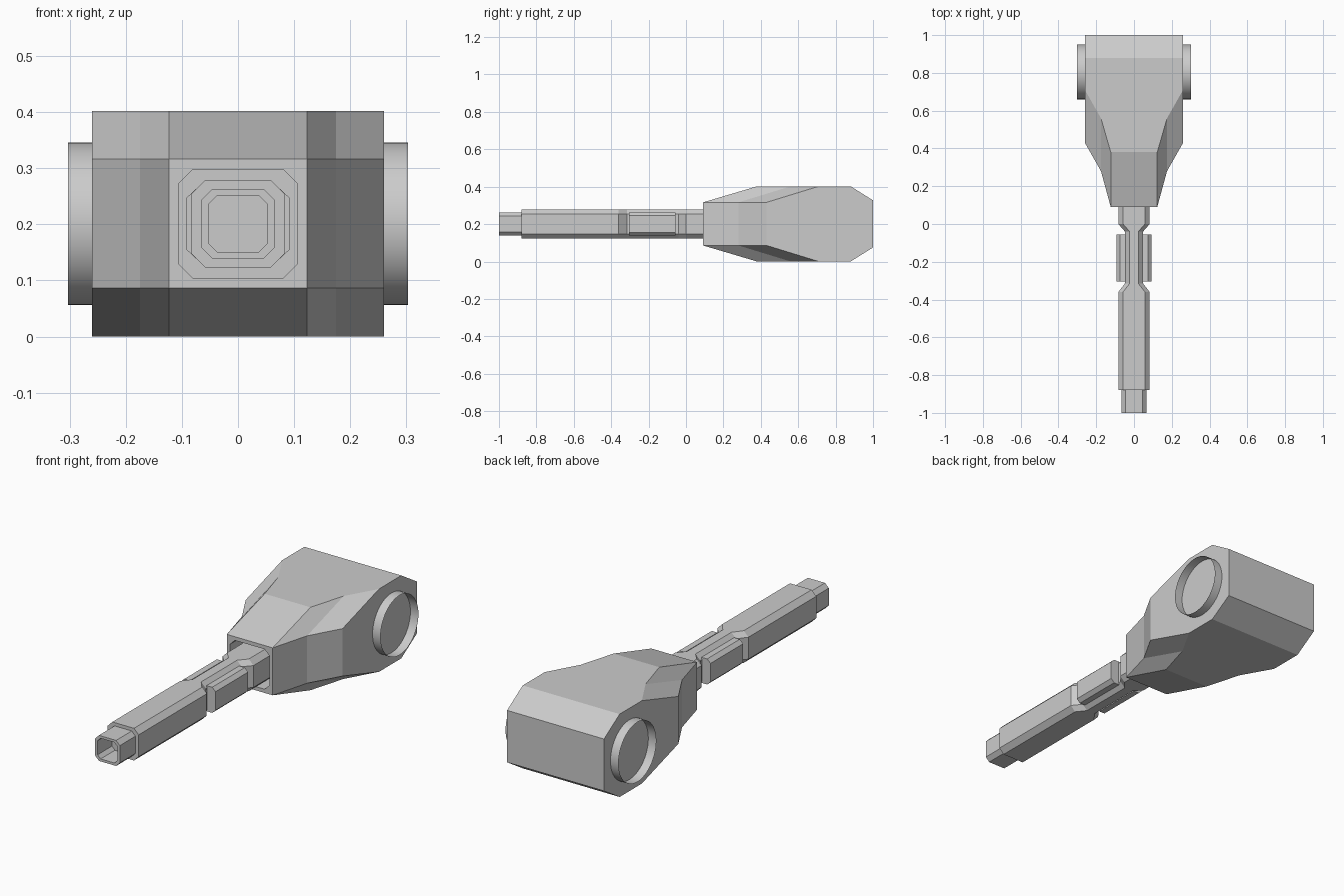
import bpy, bmesh, math

if "Cube" in bpy.data.objects:
    bpy.data.objects.remove(bpy.data.objects["Cube"])

CZ = 0.201  # height of the long axis


def make_object(name, bm):
    bmesh.ops.remove_doubles(bm, verts=bm.verts, dist=1e-5)
    bmesh.ops.recalc_face_normals(bm, faces=bm.faces)
    me = bpy.data.meshes.new(name)
    bm.to_mesh(me)
    bm.free()
    ob = bpy.data.objects.new(name, me)
    ob.location.z = CZ
    bpy.context.collection.objects.link(ob)
    return ob


def mirror(ob, x=True, z=False):
    m = ob.modifiers.new("Mirror", 'MIRROR')
    m.use_axis = (x, False, z)
    m.merge_threshold = 0.0005


def loft(name, stations):
    """Capped loft of chamfered rectangles along y: (y, half width, half height, chamfer)."""
    bm = bmesh.new()
    rings = []
    for y, w, h, c in stations:
        pts = [(w, c - h), (w, h - c), (w - c, h), (c - w, h),
               (-w, h - c), (-w, c - h), (c - w, -h), (w - c, -h)]
        rings.append([bm.verts.new((x, y, z)) for x, z in pts])
    for a, b in zip(rings, rings[1:]):
        for i in range(8):
            j = (i + 1) % 8
            bm.faces.new((a[i], a[j], b[j], b[i]))
    bm.faces.new(rings[0])
    bm.faces.new(rings[-1])
    return make_object(name, bm)


# Head: one quarter, mirrored across x and z, with the socket in its front
def head():
    bm = bmesh.new()

    def face(*pts):
        bm.faces.new([bm.verts.new(p) for p in pts])

    hm, ht, hb = 0.115, 0.201, 0.126      # half heights: front, crown, back
    mid = [(0.123, 0.09), (0.175, 0.28), (0.26, 0.43)]
    top = [(0.123, 0.38), (0.175, 0.56), (0.26, 0.71)]
    M = [(x, y, hm) for x, y in mid]
    T = [(x, y, ht) for x, y in top]
    B = [(x, y, 0) for x, y in mid]
    for i in range(2):
        face(B[i], B[i + 1], M[i + 1], M[i])
        face(M[i], M[i + 1], T[i + 1], T[i])
    face((0, 0.09, hm), M[0], T[0], (0, 0.38, ht))
    face((0, 0.38, ht), *T, (0.26, 0.88, ht), (0, 0.88, ht))
    face((0, 0.88, ht), (0.26, 0.88, ht), (0.26, 1, hb), (0, 1, hb))
    face((0, 1, hb), (0.26, 1, hb), (0.26, 1, 0), (0, 1, 0))
    face(B[2], (0.26, 1, 0), (0.26, 1, hb), (0.26, 0.88, ht), T[2], M[2])
    # Socket rim, walls and floor
    hole = [(0, 0.097), (0.08, 0.097), (0.105, 0.072), (0.105, 0)]
    rim = [(x, 0.09, z) for x, z in hole]
    floor = [(x, 0.28, z) for x, z in hole]
    face(*rim, B[0], M[0], (0, 0.09, hm))
    for i in range(3):
        face(rim[i], rim[i + 1], floor[i + 1], floor[i])
    face(*floor, (0, 0.28, 0))
    mirror(make_object("head", bm), True, True)


head()

# Open side collar running across the head
bm = bmesh.new()
bmesh.ops.create_cone(bm, cap_ends=False, segments=48, radius1=0.145, radius2=0.145, depth=0.606)
for v in bm.verts:
    v.co = (v.co.z, v.co.y + 0.805, v.co.x)
for f in bm.faces:
    f.smooth = True
make_object("side_collar", bm)

# Shaft with a narrowed waist
loft("shaft", [(-0.88, 0.083, 0.078, 0.025), (-0.36, 0.083, 0.078, 0.025),
               (-0.315, 0.048, 0.078, 0.025), (-0.04, 0.048, 0.078, 0.025),
               (0.0, 0.083, 0.078, 0.025), (0.28, 0.083, 0.078, 0.025)])

# Hollow tip
loft("tip", [(-0.875, 0.066, 0.062, 0.02), (-1, 0.066, 0.062, 0.02),
             (-1, 0.053, 0.05, 0.016), (-0.89, 0.053, 0.05, 0.016)])

# Grip pads in the waist, one each side
bm = bmesh.new()
profile = [(0.045, -0.062), (0.075, -0.062), (0.093, -0.045),
           (0.093, 0.045), (0.075, 0.062), (0.045, 0.062)]
pad = bm.faces.new([bm.verts.new((x, -0.305, z)) for x, z in profile])
ext = bmesh.ops.extrude_face_region(bm, geom=[pad], use_keep_orig=True)
bmesh.ops.translate(bm, vec=(0, 0.25, 0),
                    verts=[v for v in ext["geom"] if isinstance(v, bmesh.types.BMVert)])
mirror(make_object("grip_pad", bm))
